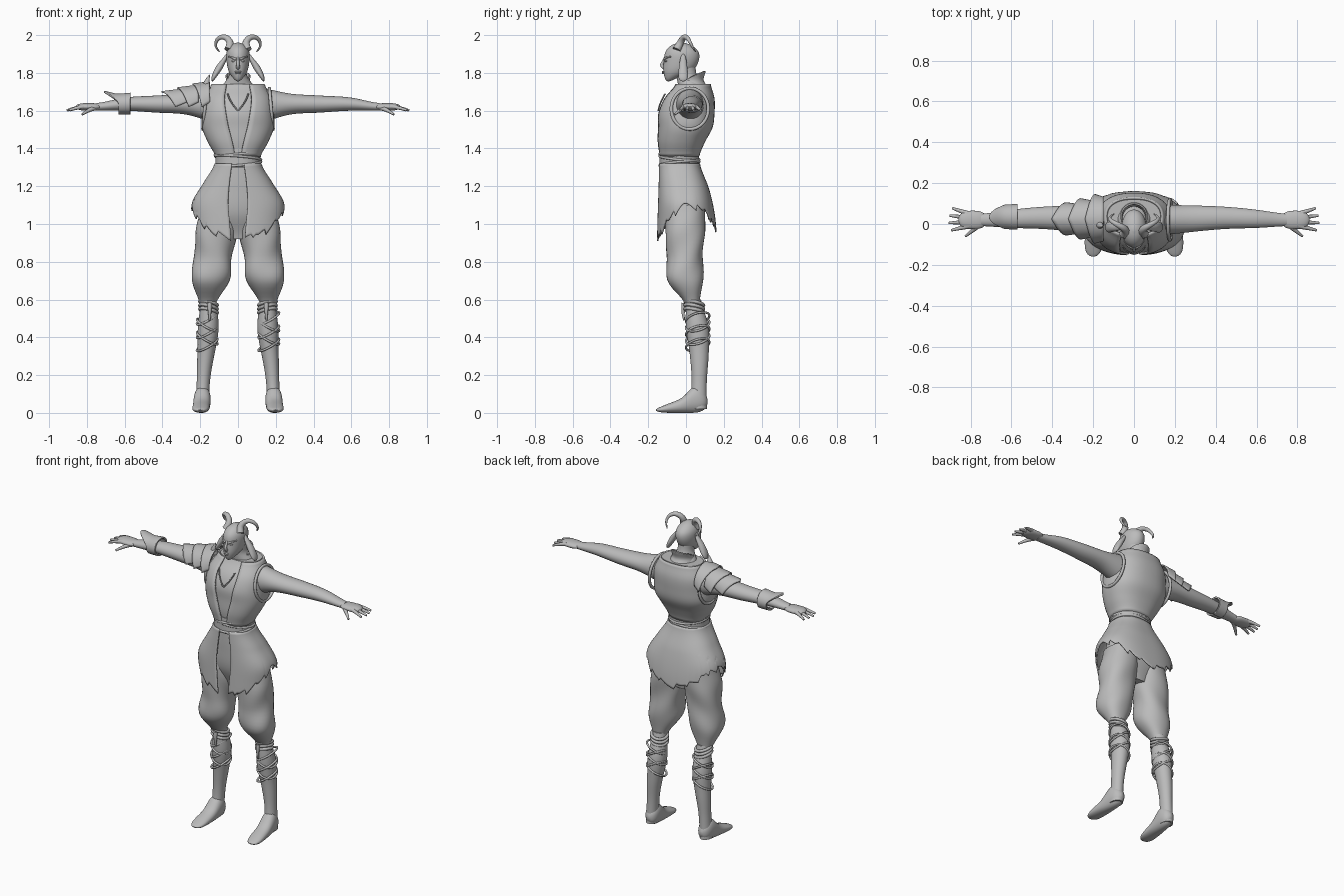
import bpy, bmesh
from math import sin, cos, pi, tau, copysign
from mathutils import Vector

cube = bpy.data.objects.get("Cube")
if cube:
    bpy.data.objects.remove(cube)

clay = bpy.data.materials.new("plain_grey")
clay.use_nodes = True
clay.diffuse_color = (0.5, 0.5, 0.5, 1)
clay.node_tree.nodes["Principled BSDF"].inputs["Base Color"].default_value = clay.diffuse_color


def finish(obj):
    """Give the object its material and smooth shading with sharp edges kept."""
    bpy.ops.object.select_all(action="DESELECT")
    obj.select_set(True)
    bpy.context.view_layer.objects.active = obj
    if obj.type == "CURVE":
        bpy.ops.object.convert(target="MESH")
    obj = bpy.context.object
    obj.data.materials.clear()
    obj.data.materials.append(clay)
    bpy.ops.object.shade_smooth_by_angle(angle=0.7)


def grid(name, point, columns, rows, wrap=True, thickness=0):
    """Surface from point(u, v), closed around and capped, or an open sheet with thickness."""
    bm = bmesh.new()
    count = columns if wrap else columns + 1
    lines = [[bm.verts.new(point(i / columns, j / rows)) for i in range(count)] for j in range(rows + 1)]
    for lower, upper in zip(lines, lines[1:]):
        for i in range(columns):
            following = (i + 1) % count
            bm.faces.new((lower[i], lower[following], upper[following], upper[i]))
    if wrap:
        bm.faces.new(lines[0][::-1])
        bm.faces.new(lines[-1])
    bmesh.ops.recalc_face_normals(bm, faces=bm.faces)
    mesh = bpy.data.meshes.new(name)
    bm.to_mesh(mesh)
    bm.free()
    obj = bpy.data.objects.new(name, mesh)
    bpy.context.collection.objects.link(obj)
    if thickness:
        solid = obj.modifiers.new("thickness", "SOLIDIFY")
        solid.thickness, solid.offset = thickness, 0
    finish(obj)


def blend(values, v):
    """Smooth interpolation through evenly spaced values; a plain number stays constant."""
    if not isinstance(values, (list, tuple)):
        return values
    last = len(values) - 1
    i = min(int(v * last), last - 1)
    f = v * last - i
    a, b, c, d = (values[max(0, min(last, i + step))] for step in (-1, 0, 1, 2))
    return b + f / 2 * (c - a + f * (2 * a - 5 * b + 4 * c - d + f * (3 * (b - c) + d - a)))


def loft(name, axis, start, stop, centre, width, low, high, power=1, dome=0, gap=None,
         reach=None, ripple=0, grow=0, thickness=0, columns=36, rows=24, side=1):
    """Oval sections along an axis; gap opens the front, reach trims the far edge by angle."""
    def point(u, v):
        opening = blend(gap, v) if gap else 0
        angle = opening - pi / 2 + u * (tau - 2 * opening)
        if reach:
            v *= reach(angle)
        if dome:
            v = (1 - cos(pi * v)) / 2
        scale = 1 + ripple * sin(3 * angle + 14 * v) * sin(pi * v)
        if dome:
            scale *= max(0.02, 1 - abs(2 * v - 1) ** dome) ** 0.5
        p, q = (copysign(abs(w) ** power, w) * scale for w in (cos(angle), sin(angle)))
        bottom, top = blend(low, v), blend(high, v)
        p = blend(centre, v) + (blend(width, v) + grow) * p
        q = (bottom + top) / 2 + ((top - bottom) / 2 + grow) * q
        t = start + (stop - start) * v
        x, y, z = {"x": (t, p, q), "y": (p, t, q), "z": (p, q, t)}[axis]
        return side * x, y, z
    grid(name, point, columns, rows, wrap=gap is None, thickness=thickness)


def tube(name, points, thick_end, thin_end, closed=False):
    """Round cord along a path, tapering evenly from one end to the other."""
    curve = bpy.data.curves.new(name, "CURVE")
    curve.dimensions, curve.bevel_depth, curve.bevel_resolution = "3D", 1, 3
    curve.use_fill_caps, curve.resolution_u = True, 6
    line = curve.splines.new("NURBS")
    line.points.add(len(points) - 1)
    for i, spot in enumerate(line.points):
        spot.co = (*points[i], 1)
        spot.radius = thick_end + (thin_end - thick_end) * i / (len(points) - 1)
    line.order_u, line.use_endpoint_u, line.use_cyclic_u = 3, not closed, closed
    obj = bpy.data.objects.new(name, curve)
    bpy.context.collection.objects.link(obj)
    finish(obj)


def band(name, centre, across, along, radius):
    """Closed cord around the oval spanned by two directions."""
    centre, across, along = map(Vector, (centre, across, along))
    turns = [tau * i / 16 for i in range(16)]
    tube(name, [centre + across * cos(a) + along * sin(a) for a in turns], radius, radius, closed=True)


def ball(name, location, scale):
    bpy.ops.mesh.primitive_uv_sphere_add(segments=20, ring_count=12, location=location)
    bpy.context.object.name, bpy.context.object.scale = name, scale
    finish(bpy.context.object)


# Torso, open vest, belt and collar
torso_shape = dict(axis="z", start=1.36, stop=1.74, centre=0, power=0.85,
                   width=[.11, .15, .18, .18, .17, .13],
                   low=[-.13, -.14, -.14, -.14, -.11, -.05],
                   high=[.06, .09, .13, .14, .14, .12])
loft("torso", **torso_shape)
loft("vest", **torso_shape, grow=.006, gap=[.1, .4], thickness=.01)
loft("belt", "z", start=1.3, stop=1.4, centre=0, width=[.12, .12, .13], low=-.14, high=.07, power=0.9)
for i in range(3):
    tilt = .01 * (-1) ** i
    band("belt_fold", (0, -.035, 1.32 + .03 * i), (.124, 0, tilt), (0, .107, tilt), radius=.007)
loft("collar", "z", start=1.71, stop=1.81, centre=0, width=[.08, .06, .07], low=[-.05, -.03, -.04],
     high=[.12, .09, .1], gap=[.4, .7], reach=lambda angle: .7 + .3 * sin(angle), thickness=.008)


# Ragged skirt, long at the front and back, split at the front
def ragged_hem(angle):
    front, back = max(0, -sin(angle)), max(0, sin(angle))
    notch = (abs(angle * 3) % 1) * abs(sin(angle * 5)) ** 0.3
    return .5 + .4 * front ** 1.5 + .28 * back ** 3 + .1 * notch


loft("skirt", "z", start=1.32, stop=.9, centre=0, width=[.12, .18, .24, .24, .23], low=[-.14, -.15],
     high=[.07, .12, .15, .16], power=0.8, gap=[.2, .1], reach=ragged_hem, thickness=.008, columns=110)

# Hips under the skirt
loft("hips", "z", start=1.33, stop=.92, centre=0, width=[.11, .16, .18, .09],
     low=[-.12, -.12, -.11, -.06], high=[.06, .09, .1, .06], power=0.9)

for side in (1, -1):
    # Vest trim
    band("armhole_rim", (side * .176, .02, 1.61), (0, .1, 0), (side * -.01, 0, .11), radius=.009)
    tube("necklace_side", [(side * .055, -.11, 1.69), (side * .04, -.14, 1.64), (0, -.147, 1.6)], .004, .004)

    # Baggy trousers, calves and pointed shoes
    loft("trouser_leg", "z", start=1.1, stop=.57, centre=[.1, .12, .14, .16], width=[.09, .11, .1, .1, .04],
         low=[-.11, -.11, -.1, -.1, 0], high=[.1, .1, .09, .09, .07], power=0.9, ripple=.035, side=side)
    loft("lower_leg", "z", start=.6, stop=.02, centre=[.155, .16, .18, .19], width=[.04, .055, .045, .035, .035],
         low=[0, 0, .02, .03, .02], high=[.08, .12, .12, .11, .11], side=side)
    loft("shoe", "y", start=.115, stop=-.16, centre=[.186, .2], width=.045, low=0,
         high=[.12, .14, .08, .05, .03], power=0.9, dome=5, side=side)

    # Wrappings at the knee and calf
    for i in range(3):
        band("knee_wrap", (side * .156, .044, .54 + .02 * i), (.047, 0, side * .01), (0, .05, -.01), radius=.009)
    for i in range(5):
        tilt = .03 * (-1) ** i
        band("calf_wrap", (side * .163, .062, .36 + .035 * i), (.056, 0, tilt), (0, .063, .015), radius=.006)
    tube("wrap_tail", [(side * .15, -.01, .58), (side * .15, -.02, .54), (side * .15, -.01, .49)], .014, .005)

    # Arms and hands
    loft("arm", "x", start=.12, stop=.75, centre=[.02, .03, .02], width=[.075, .065, .055, .045, .03],
         low=[1.54, 1.58, 1.59, 1.6, 1.6], high=[1.72, 1.69, 1.68, 1.67, 1.64], side=side)
    loft("palm", "x", start=.72, stop=.86, centre=.02, width=.045, low=1.6, high=1.64, dome=3, side=side)
    for i in range(4):
        base, spread = .02 * i - .01, .016 * (i - 1.3)
        length = .1 - .012 * abs(i - 1.3)
        tube("finger", [(side * (.81 + length * t), base + spread * t, 1.622 - .02 * t * t)
                        for t in (0, .5, 1)], .013, .006)
    tube("thumb", [(side * (.74 + .085 * t), .01 - .07 * t, 1.62 - .04 * t * t) for t in (0, .5, 1)], .016, .006)


# Layered pointed plates on the right shoulder, with a spike beside the neck
def shoulder_plate(start, length, radius):
    def point(u, v):
        angle = 3.2 * (u - .5)
        pointed = 1 - abs(u - .5) * 1.1
        spread = radius * (1 + .12 * v)
        return -start - length * v * pointed, .025 + spread * sin(angle), 1.647 - .025 * v + spread * cos(angle)
    grid("shoulder_plate", point, columns=24, rows=6, wrap=False, thickness=.008)


for i in range(3):
    shoulder_plate(start=.15 + .06 * i, length=.09 + .022 * i, radius=.105 - .018 * i)
tube("shoulder_spike", [(-.17, 0, 1.72), (-.165, -.01, 1.76), (-.15, -.01, 1.79)], .025, .002)

# Bracer on the right forearm, its flared cuff rising to a point
loft("bracer", "x", start=.57, stop=.71, centre=.035, width=[.058, .055, .06], low=1.585, high=[1.69, 1.685, 1.7],
     gap=[0, 0], reach=lambda angle: .45 + .55 * max(0, sin(angle)) ** 2, thickness=.01, side=-1)

# Neck, head and face
loft("neck", "z", start=1.72, stop=1.84, centre=0, width=[.09, .05, .045], low=[-.04, -.05, -.06],
     high=[.1, .06, .05])
loft("head", "z", start=1.755, stop=1.96, centre=0, width=[.03, .05, .06, .062, .055],
     low=[-.125, -.122, -.117, -.113, -.1], high=[-.06, .03, .065, .07, .05], dome=4)
tube("nose", [(0, -.11, 1.885), (0, -.12, 1.86), (0, -.133, 1.838), (0, -.115, 1.827)], .006, .011)
for height, width in ((1.806, .018), (1.798, .014)):
    ball("lip", (0, -.121, height), (width, .007, .005))

for side in (1, -1):
    ball("eye", (side * .024, -.106, 1.863), (.012, .008, .006))
    tube("brow", [(side * .01, -.116, 1.872), (side * .03, -.11, 1.882), (side * .05, -.08, 1.886)], .007, .003)
    # Long drooping ears and curled horns
    loft("drooping_ear", "z", start=1.9, stop=1.755, centre=[.06, .1, .135], width=[.01, .02, .012],
         low=[-.03, -.045], high=[0, .015], dome=4, side=side)
    path = []
    for step in range(9):
        t = step / 8
        turn = 3.9 - 5 * t
        path.append((side * (.08 + .04 * cos(turn)), -.05 + .1 * t, 1.95 + .042 * sin(turn)))
    tube("horn", path, .023, .003)
